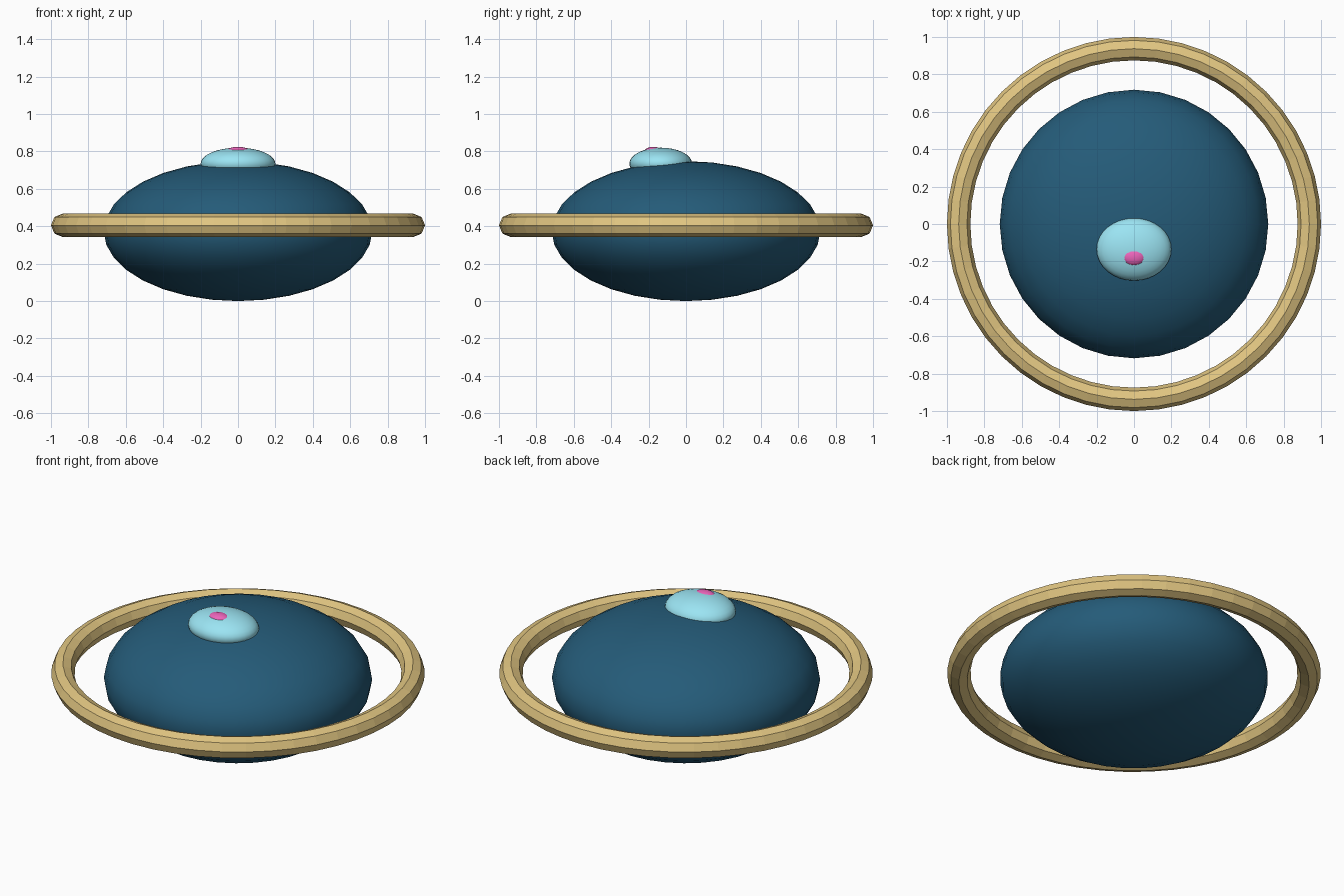
import bpy

if "Cube" in bpy.data.objects:
    bpy.data.objects.remove(bpy.data.objects["Cube"])


def paint(obj, name, color):
    mat = bpy.data.materials.new(name)
    mat.diffuse_color = (*color, 1)
    mat.use_nodes = True
    mat.node_tree.nodes["Principled BSDF"].inputs["Base Color"].default_value = mat.diffuse_color
    obj.data.materials.append(mat)


def ellipsoid(name, center, radii, color, segments=32, rings=16):
    bpy.ops.mesh.primitive_uv_sphere_add(
        segments=segments, ring_count=rings, radius=1, location=center)
    obj = bpy.context.object
    obj.name = name
    obj.scale = radii
    bpy.ops.object.transform_apply(location=False, rotation=False, scale=True)
    bpy.ops.object.shade_smooth()
    paint(obj, name + "_paint", color)
    return obj


# flattened main hull
ellipsoid("hull", (0, 0, 0.374), (0.718, 0.718, 0.374), (0.018, 0.105, 0.19))

# cockpit dome, set forward on the hull
ellipsoid("dome", (0, -0.135, 0.735), (0.2, 0.168, 0.085), (0.33, 0.78, 0.9))

# small light on the dome
ellipsoid("dome_light", (0, -0.175, 0.8), (0.063, 0.048, 0.025),
          (0.85, 0.13, 0.5), 16, 8)

# flat-faced ring around the hull
bpy.ops.mesh.primitive_torus_add(
    major_segments=48, minor_segments=8, major_radius=0.9375,
    minor_radius=0.0625, location=(0, 0, 0.405))
ring = bpy.context.object
ring.name = "ring"
paint(ring, "ring_paint", (0.75, 0.56, 0.22))
